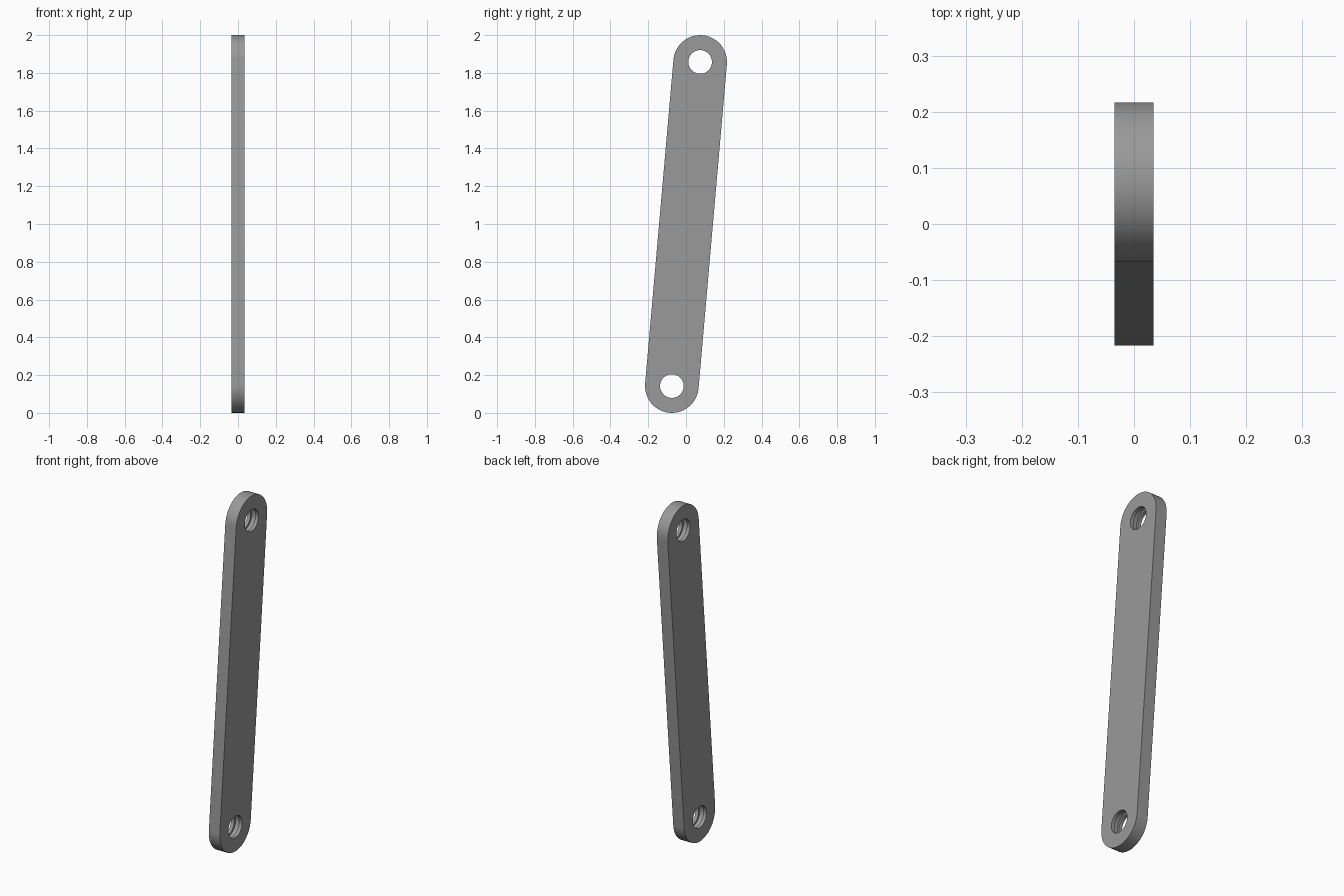
import bpy, bmesh, math

if "Cube" in bpy.data.objects:
    bpy.data.objects.remove(bpy.data.objects["Cube"])

HALF_T = 0.035            # half thickness of the bar
R = 0.142                 # rounded end radius
CY, CZ = 0.075, 0.858     # end centre offsets from the middle
MID = 1.0
BORE, GROOVE = 0.0625, 0.074
SEG = 48

grey = bpy.data.materials.new("grey")
grey.diffuse_color = (0.32, 0.32, 0.32, 1)
grey.use_nodes = True
grey.node_tree.nodes["Principled BSDF"].inputs["Base Color"].default_value = grey.diffuse_color

ends = [(CY, MID + CZ), (-CY, MID - CZ)]
tilt = math.atan2(CY, CZ)


# Bar: slanted plate with two semicircular ends
bm = bmesh.new()
verts = []
for k, (cy, cz) in enumerate(ends):
    for i in range(SEG // 2 + 1):
        a = -tilt + math.pi * k + math.pi * 2 * i / SEG
        verts.append(bm.verts.new((-HALF_T, cy + R * math.cos(a), cz + R * math.sin(a))))
face = bm.faces.new(verts)
out = bmesh.ops.extrude_face_region(bm, geom=[face])
bmesh.ops.translate(bm, vec=(2 * HALF_T, 0, 0),
                    verts=[g for g in out["geom"] if isinstance(g, bmesh.types.BMVert)])
bmesh.ops.recalc_face_normals(bm, faces=bm.faces)
mesh = bpy.data.meshes.new("link_bar")
bm.to_mesh(mesh)
bm.free()
bar = bpy.data.objects.new("link_bar", mesh)
bpy.context.collection.objects.link(bar)
mesh.materials.append(grey)


def cut_disc(radius, depth, cy, cz):
    """Subtract a cylinder lying along x from the bar."""
    bpy.ops.mesh.primitive_cylinder_add(vertices=SEG, radius=radius, depth=depth,
                                        location=(0, cy, cz), rotation=(0, math.pi / 2, 0))
    cutter = bpy.context.object
    cutter.hide_render = True
    cutter.data.materials.append(grey)
    mod = bar.modifiers.new("cut", 'BOOLEAN')
    mod.operation, mod.solver, mod.object = 'DIFFERENCE', 'EXACT', cutter
    bpy.context.view_layer.objects.active = bar
    bpy.ops.object.modifier_apply(modifier=mod.name)
    bpy.data.objects.remove(cutter)


# Pin holes: through bore with a wider groove inside
for cy, cz in ends:
    cut_disc(BORE, 0.2, cy, cz)
    cut_disc(GROOVE, 0.03, cy, cz)

bpy.ops.object.select_all(action='DESELECT')
bar.select_set(True)
bpy.context.view_layer.objects.active = bar
bpy.ops.object.shade_smooth_by_angle(angle=math.radians(30))
